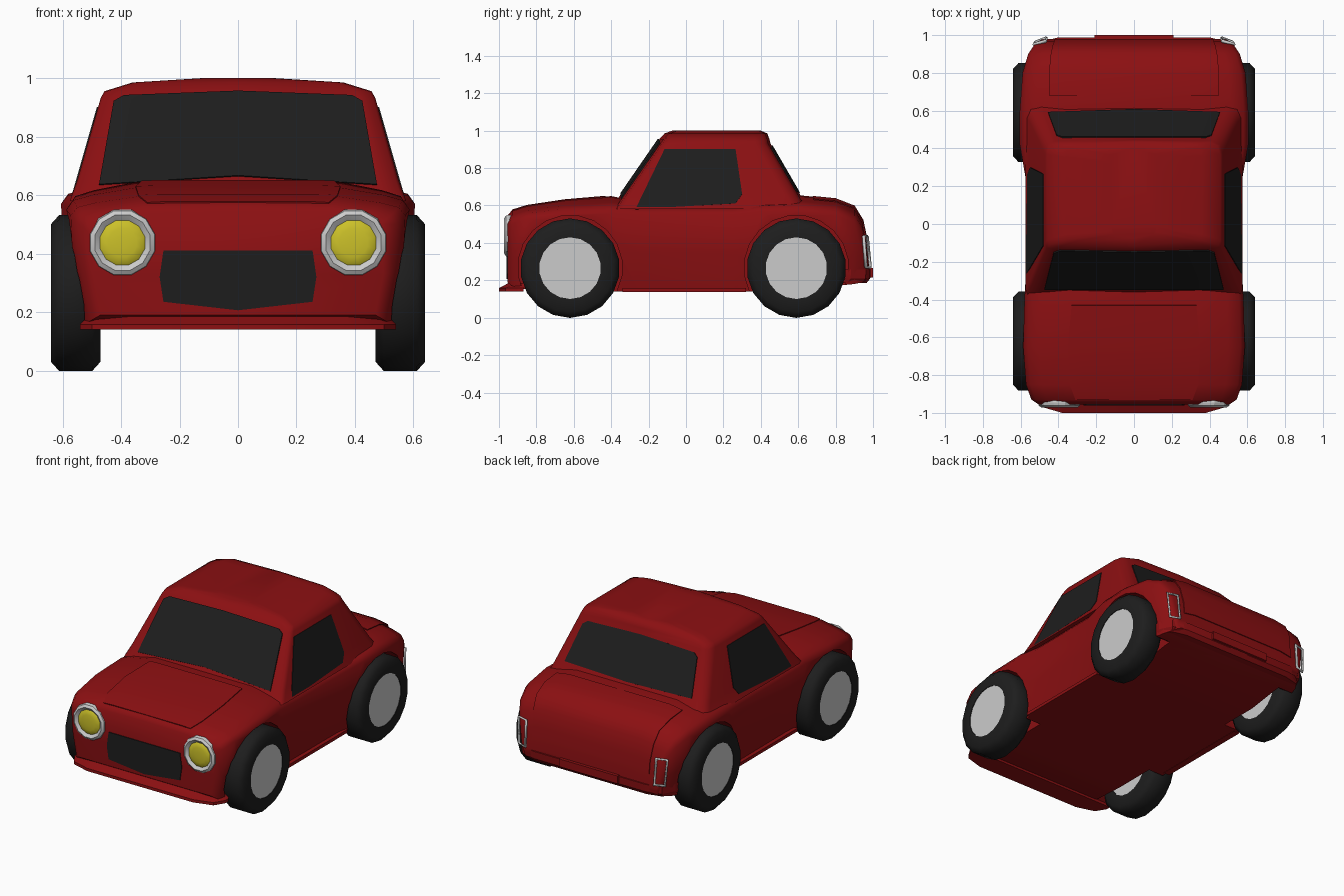
import bpy, bmesh, math
from mathutils import Vector

if "Cube" in bpy.data.objects:
    bpy.data.objects.remove(bpy.data.objects["Cube"])


def material(name, rgb):
    m = bpy.data.materials.new(name)
    m.diffuse_color = (*rgb, 1)
    m.use_nodes = True
    m.node_tree.nodes["Principled BSDF"].inputs["Base Color"].default_value = m.diffuse_color
    return m


RED = material("red_paint", (0.26, 0.005, 0.006))
DARK = material("dark", (0.0125, 0.0125, 0.0125))
YELLOW = material("yellow_lamp", (0.6, 0.53, 0.022))


def make(name, verts, faces, mat=None, smooth=35):
    bm = bmesh.new()
    vs = [bm.verts.new(v) for v in verts]
    for f in faces:
        bm.faces.new([vs[i] for i in f])
    bmesh.ops.remove_doubles(bm, verts=bm.verts, dist=1e-5)
    bmesh.ops.recalc_face_normals(bm, faces=bm.faces)
    me = bpy.data.meshes.new(name)
    bm.to_mesh(me)
    bm.free()
    ob = bpy.data.objects.new(name, me)
    bpy.context.collection.objects.link(ob)
    if mat:
        me.materials.append(mat)
    if smooth:
        shade(ob, smooth)
    return ob


def activate(ob):
    bpy.ops.object.select_all(action='DESELECT')
    ob.select_set(True)
    bpy.context.view_layer.objects.active = ob


def shade(ob, angle):
    activate(ob)
    bpy.ops.object.shade_smooth_by_angle(angle=math.radians(angle))


def loft(name, rings, mat=None, smooth=35, caps=True):
    n = len(rings[0])
    verts = [v for r in rings for v in r]
    faces = [(k * n + i, k * n + (i + 1) % n, (k + 1) * n + (i + 1) % n, (k + 1) * n + i)
             for k in range(len(rings) - 1) for i in range(n)]
    if caps:
        faces += [tuple(range(n)), tuple(range(len(verts) - n, len(verts)))]
    return make(name, verts, faces, mat, smooth)


def mirror_x(half):
    """Close a half outline whose first and last points lie on x = 0."""
    return half + [(-x, y, z) for x, y, z in half[-2:0:-1]]


def lathe(name, profile, axis, center, n, mat=None, smooth=35, caps=True):
    rings = []
    for r, h in profile:
        ring = []
        for i in range(n):
            a = 2 * math.pi * (i + 0.5) / n
            c, s = r * math.cos(a), r * math.sin(a)
            ring.append(Vector(center) + Vector((h, c, s) if axis == 'X' else (c, h, s)))
        rings.append(ring)
    return loft(name, rings, mat, smooth, caps)


def plate(name, polys, mat, thick=0.008):
    verts, faces = [], []
    for p in polys:
        faces.append(tuple(range(len(verts), len(verts) + len(p))))
        verts += p
    ob = make(name, verts, faces, mat, 0)
    mod = ob.modifiers.new("thickness", 'SOLIDIFY')
    mod.thickness, mod.offset = thick, 0
    activate(ob)
    bpy.ops.object.modifier_apply(modifier=mod.name)
    shade(ob, 45)


def box(name, lo, hi, mat):
    return loft(name, [[(lo[0], lo[1], z), (hi[0], lo[1], z), (hi[0], hi[1], z), (lo[0], hi[1], z)]
                       for z in (lo[2], hi[2])], mat, 0)


# Lower body: y, half width, top z, shoulder z, bottom z
SECTIONS = [(-.955, .505, .545, .47, .19), (-.93, .543, .575, .50, .17), (-.85, .572, .60, .53, .15),
            (-.65, .587, .63, .55, .14), (-.40, .58, .65, .56, .14), (-.25, .572, .62, .55, .14),
            (.25, .575, .62, .55, .14), (.42, .605, .64, .57, .14), (.60, .605, .655, .57, .14),
            (.80, .59, .635, .55, .17), (.90, .56, .595, .51, .18), (.945, .53, .52, .45, .19),
            (.965, .51, .42, .36, .20), (.98, .48, .28, .25, .21)]
body = loft("lower_body", [mirror_x([(0, y, t), (.6 * w, y, t - .005), (.85 * w, y, t - .03 * (t - s) / .08),
                                     (.96 * w, y, s + .4 * (t - s)), (w, y, s), (.985 * w, y, (s + b) / 2),
                                     (.93 * w, y, b), (0, y, b)])
                           for y, w, t, s, b in SECTIONS], RED, 0)

# Wheel wells cut from the body
for side in (-1, 1):
    for y in (-.62, .59):
        cutter = lathe("wheel_well_cutter", [(.28, .43 * side), (.28, .8 * side)], 'X', (0, y, .268), 20, None, 0)
        cutter.hide_render = True
        mod = body.modifiers.new("well", 'BOOLEAN')
        mod.operation, mod.object, mod.solver = 'DIFFERENCE', cutter, 'EXACT'
        activate(body)
        bpy.ops.object.modifier_apply(modifier=mod.name)
        bpy.data.objects.remove(cutter)
shade(body, 45)

# Cabin: z, front y, rear y, half width
CABIN = [(.58, -.405, .66, .575), (.65, -.355, .615, .55), (.93, -.16, .452, .47), (.955, -.142, .446, .457),
         (.985, -.115, .435, .36), (1.0, -.075, .40, .12)]
loft("cabin", [mirror_x([(0, f, z), (.88 * w, f + .022, z), (.98 * w, f + .032, z), (w, f + .06, z),
                         (w, r - .08, z), (.97 * w, r - .032, z), (.88 * w, r - .012, z), (0, r, z)])
               for z, f, r, w in CABIN], RED, 55)

# Windows
def wide_window(name, half, y_at):
    plate(name, [[(s * x, y_at(x, z), z) for x, z in half] for s in (-1, 1)], DARK)

wide_window("windshield", [(0, .665), (.475, .635), (.425, .92), (.39, .94), (0, .955)],
            lambda x, z: -.357 + .69 * (z - .65) + .02 * x / .45)
wide_window("rear_window", [(0, .668), (.455, .675), (.41, .885), (.38, .905), (0, .92)],
            lambda x, z: .616 - .58 * (z - .65) - .011 * x / .45)
for s in (-1, 1):
    plate("side_window", [[(s * (.55 - .286 * (z - .65)), y, z) for y, z in
                           [(-.27, .58), (.265, .61), (.30, .66), (.265, .90), (-.115, .90)]]], DARK)

# Hood and trunk lid panels: y, z, half width
def panel(name, rows, drop):
    pts = [[(k * w, y, z - (drop if abs(k) == 1 else 0)) for k in (-1, -.8, .8, 1)] for y, z, w in rows]
    plate(name, [[a[i], a[i + 1], b[i + 1], b[i]] for a, b in zip(pts, pts[1:]) for i in range(3)], RED, .006)

panel("hood", [(-.93, .575, .31), (-.85, .600, .34), (-.65, .630, .35), (-.43, .649, .33)], .003)
panel("trunk_lid", [(.68, .648, .45), (.80, .636, .45), (.90, .597, .44), (.946, .521, .43),
                    (.967, .42, .42), (.976, .34, .42)], .014)

# Grille
plate("grille", [[(s * x, -.956, z) for x, z in [(0, .41), (.255, .41), (.268, .32), (.255, .235), (0, .206)]]
                 for s in (-1, 1)], DARK)

# Bumpers, number plate mount and door sills
def bumper(name, outline, levels):
    loft(name, [mirror_x([(x * k, y * k, z) for x, y in outline]) for z, k in levels], RED, 25)

bumper("front_bumper", [(0, -1), (.38, -1), (.50, -.965), (.54, -.90), (.54, -.87), (0, -.87)],
       [(.14, 1), (.158, 1), (.185, .95)])
bumper("rear_bumper", [(0, .985), (.40, .985), (.50, .96), (.54, .88), (.54, .85), (0, .85)],
       [(.185, .98), (.21, 1), (.258, 1.003)])
box("plate_mount", (-.21, .96, .215), (.21, 1.0, .265), RED)
for s in (-1, 1):
    box("door_sill", (s * .52, -.34, .138), (s * .562, .32, .158), RED)

# Wheels
for s in (-1, 1):
    for y in (-.62, .59):
        lathe("tire", [(r, x * s) for r, x in [(.165, .47), (.235, .47), (.266, .498), (.266, .612),
                                               (.235, .64), (.165, .64), (.165, .47)]],
              'X', (0, y, .265), 18, DARK, 50, False)
        lathe("hub", [(.17, .474 * s), (.17, .636 * s)], 'X', (0, y, .265), 18)

# Headlights and tail light frames
for s in (-1, 1):
    c = (s * .395, 0, .437)
    lathe("headlight_ring", [(.105, -.90), (.117, -.945), (.113, -.962), (.098, -.972), (.088, -.965), (.078, -.957)],
          'Y', c, 12, None, 25)
    lathe("headlight_lamp", [(.082, -.956), (.074, -.963), (.05, -.968), (.02, -.970)], 'Y', c, 12, YELLOW)
    cu = bpy.data.curves.new("tail_light_frame", 'CURVE')
    cu.dimensions, cu.bevel_depth, cu.bevel_resolution = '3D', .009, 0
    sp = cu.splines.new('POLY')
    sp.points.add(3)
    sp.use_cyclic_u = True
    for p, (x, y, z) in zip(sp.points, [(.462, .985, .27), (.522, .962, .27), (.532, .95, .435), (.466, .969, .435)]):
        p.co = (s * x, y, z, 1)
    bpy.context.collection.objects.link(bpy.data.objects.new("tail_light_frame", cu))
